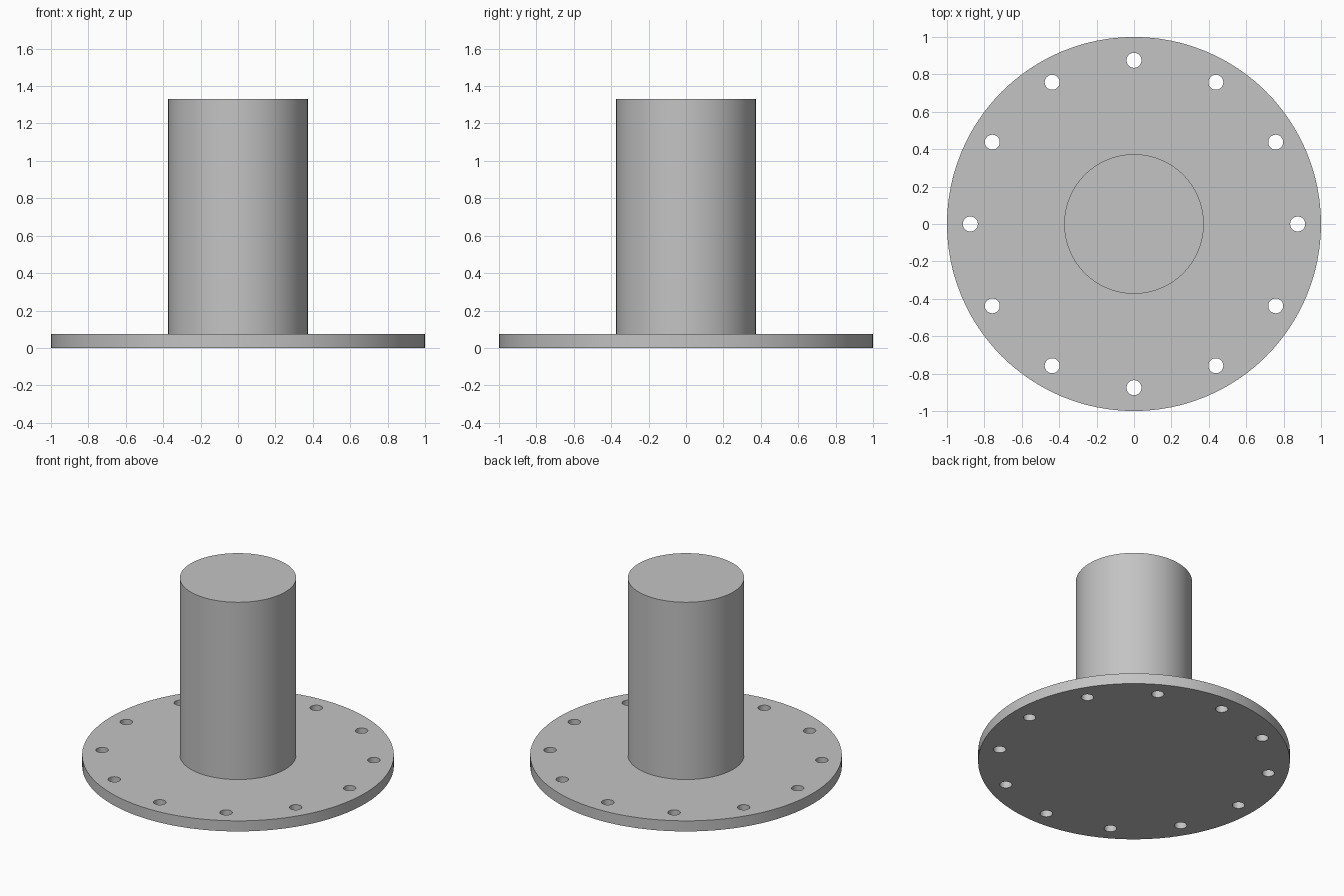
import bpy
import math

SEGMENTS = 96
PLATE_TOP = 0.075
POST_TOP = 1.33
HOLE_COUNT = 12
HOLE_RING = 0.875

cube = bpy.data.objects.get("Cube")
if cube:
    bpy.data.objects.remove(cube, do_unlink=True)

# Plain grey metal
metal = bpy.data.materials.new("grey metal")
metal.use_nodes = True
colour = (0.55, 0.55, 0.55, 1)
metal.diffuse_color = colour
metal.node_tree.nodes["Principled BSDF"].inputs["Base Color"].default_value = colour


def cylinder(name, radius, bottom, top, x=0, y=0, sides=SEGMENTS):
    bpy.ops.mesh.primitive_cylinder_add(
        vertices=sides, radius=radius, depth=top - bottom,
        location=(x, y, (top + bottom) / 2))
    obj = bpy.context.object
    obj.name = name
    obj.data.materials.append(metal)
    return obj


# Round base plate
flange = cylinder("flange_plate", 1, 0, PLATE_TOP)

# Ring of bolt holes, joined into one cutter
drills = []
for i in range(HOLE_COUNT):
    angle = math.tau * i / HOLE_COUNT
    drills.append(cylinder("bolt_hole_cutter", 0.04, -0.1, 0.2,
                           HOLE_RING * math.cos(angle),
                           HOLE_RING * math.sin(angle), 32))
bpy.ops.object.select_all(action="DESELECT")
for drill in drills:
    drill.select_set(True)
cutter = drills[0]
bpy.context.view_layer.objects.active = cutter
bpy.ops.object.join()

# Drill the plate
cut = flange.modifiers.new("bolt_holes", "BOOLEAN")
cut.operation = "DIFFERENCE"
cut.solver = "EXACT"
cut.object = cutter
bpy.ops.object.select_all(action="DESELECT")
flange.select_set(True)
bpy.context.view_layer.objects.active = flange
bpy.ops.object.modifier_apply(modifier=cut.name)
bpy.data.objects.remove(cutter, do_unlink=True)

# Solid central post, standing on the plate
post = cylinder("central_post", 0.373, PLATE_TOP, POST_TOP)

# Smooth walls with crisp rims
for part in (flange, post):
    bpy.ops.object.select_all(action="DESELECT")
    part.select_set(True)
    bpy.context.view_layer.objects.active = part
    bpy.ops.object.shade_smooth_by_angle(angle=math.radians(30))
